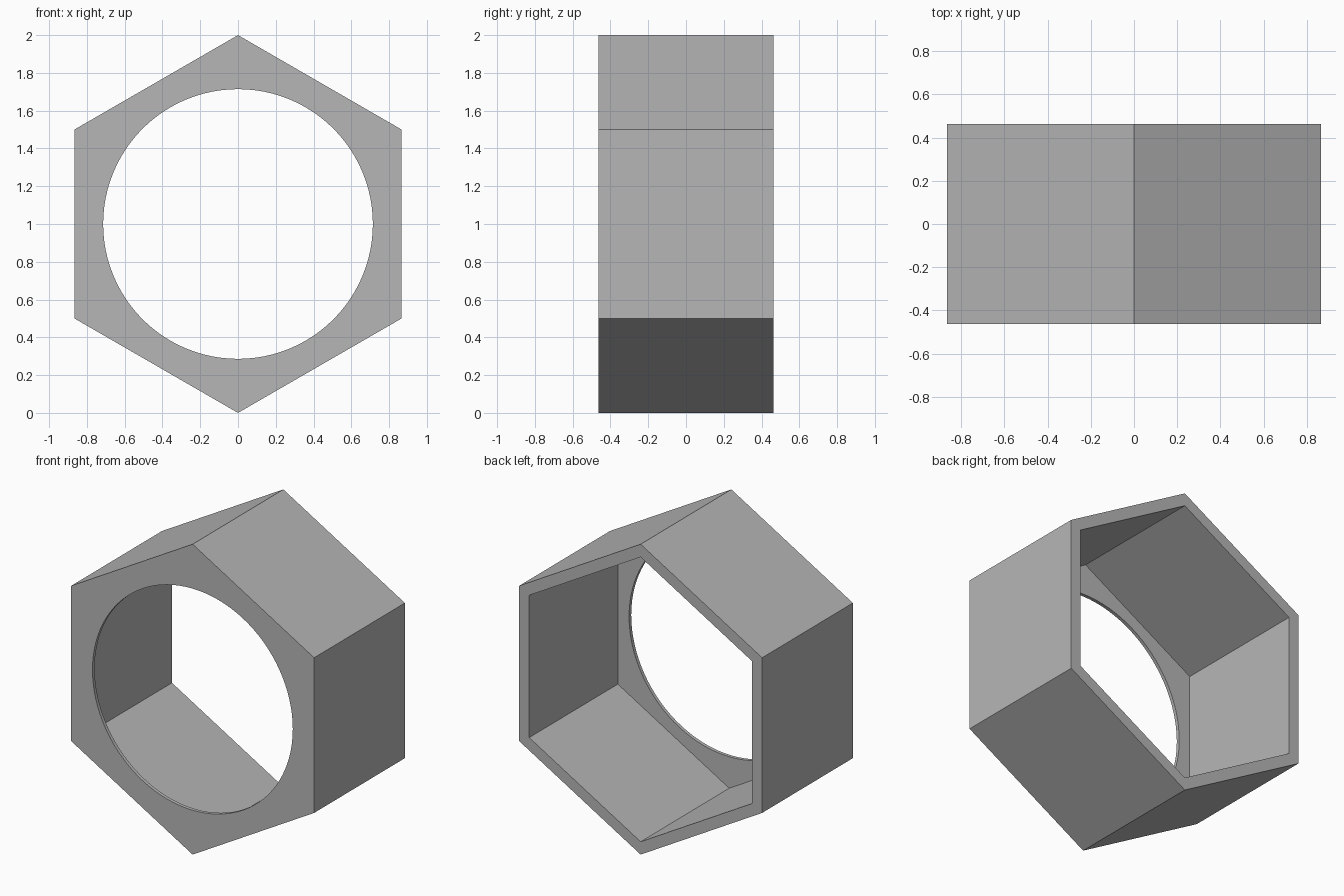
import bpy
import math

cube = bpy.data.objects.get("Cube")
if cube:
    bpy.data.objects.remove(cube, do_unlink=True)

HALF_DEPTH = 0.462
PLATE = 0.022          # thickness of the front plate
OUTER_RADIUS = 1.0
INNER_RADIUS = 0.917
HOLE_RADIUS = 0.714

grey = bpy.data.materials.new("plain grey")
grey.use_nodes = True
colour = (0.47, 0.47, 0.47, 1)
grey.diffuse_color = colour
grey.node_tree.nodes["Principled BSDF"].inputs["Base Color"].default_value = colour


def prism(name, sides, radius, y_front, y_back):
    """Prism lying along y, with a corner pointing straight up."""
    bpy.ops.mesh.primitive_cylinder_add(
        vertices=sides, radius=radius, depth=y_back - y_front,
        location=(0, (y_front + y_back) / 2, 1), rotation=(math.pi / 2, 0, 0))
    obj = bpy.context.object
    obj.name = name
    obj.data.materials.append(grey)
    return obj


def cut(target, cutter):
    cutter.hide_render = True
    mod = target.modifiers.new("cut", 'BOOLEAN')
    mod.operation = 'DIFFERENCE'
    mod.solver = 'EXACT'
    mod.object = cutter
    bpy.ops.object.select_all(action='DESELECT')
    target.select_set(True)
    bpy.context.view_layer.objects.active = target
    bpy.ops.object.modifier_apply(modifier=mod.name)
    bpy.data.objects.remove(cutter, do_unlink=True)


# Hexagonal shell, hollow and open at the back
shell = prism("hexagonal_shell", 6, OUTER_RADIUS, -HALF_DEPTH, HALF_DEPTH)
cut(shell, prism("cavity_cutter", 6, INNER_RADIUS, -HALF_DEPTH + PLATE, 1))

# Round opening through the thin front plate
cut(shell, prism("hole_cutter", 96, HOLE_RADIUS, -1, 0))

bpy.ops.object.shade_smooth_by_angle(angle=math.radians(30))
